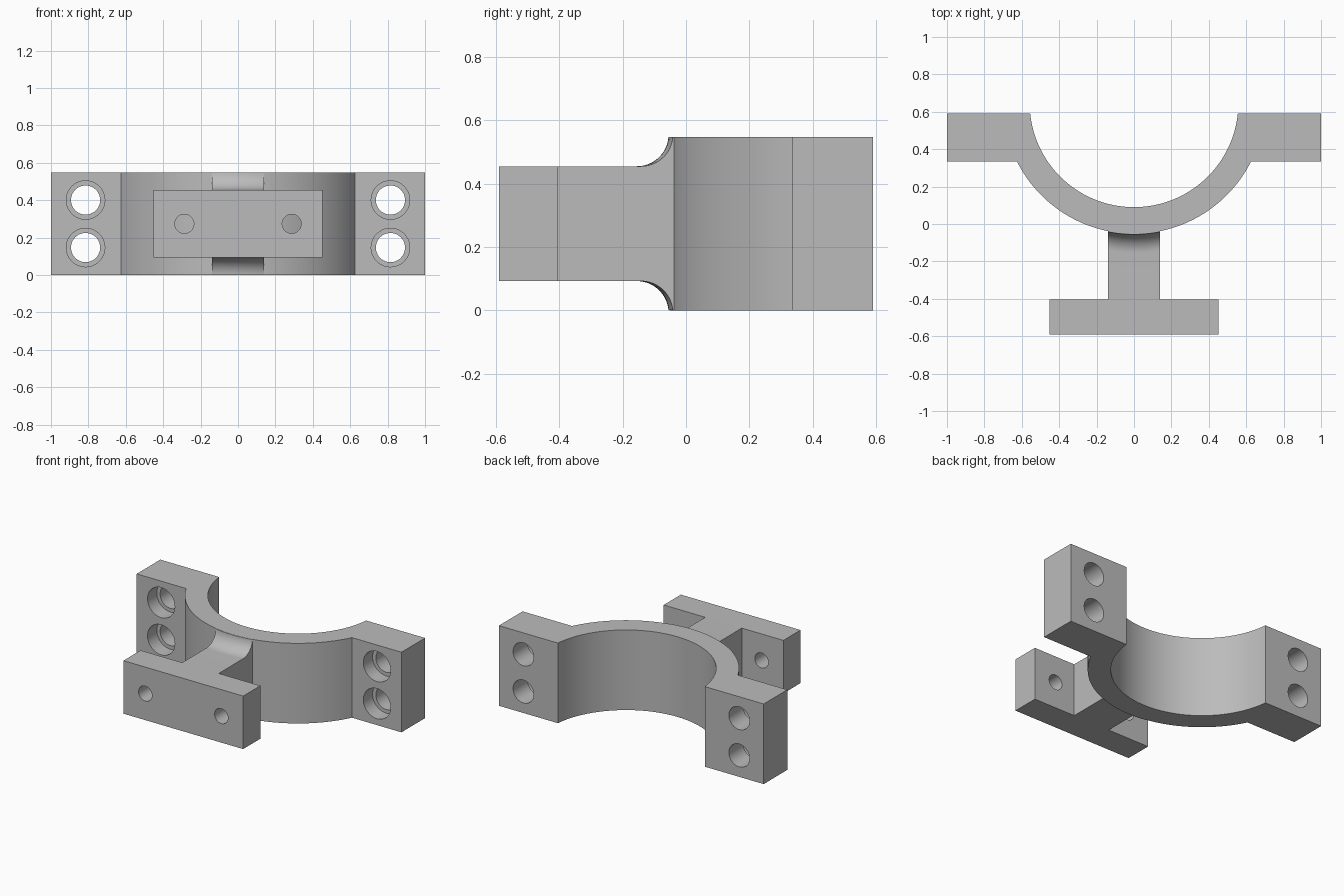
import bpy, bmesh
from math import sin, cos, asin, acos, pi, sqrt

cube = bpy.data.objects.get("Cube")
if cube:
    bpy.data.objects.remove(cube, do_unlink=True)

HEIGHT = 0.547
MID = HEIGHT / 2
CENTRE_Y = 0.648            # axis of the half ring
R_IN, R_OUT = 0.558, 0.70
BACK, EAR_FRONT = 0.59, 0.335
PLATE_FRONT, PLATE_BACK = -0.59, -0.405
HALF_STEM, HALF_PLATE_H = 0.138, 0.181

metal = bpy.data.materials.new("plain grey")
metal.use_nodes = True
grey = (0.5, 0.5, 0.5, 1)
metal.diffuse_color = grey
metal.node_tree.nodes["Principled BSDF"].inputs["Base Color"].default_value = grey


def loft(name, sections):
    """Solid through matching closed sections, capped at both ends."""
    bm = bmesh.new()
    rings = [[bm.verts.new(p) for p in s] for s in sections]
    n = len(rings[0])
    for a, b in zip(rings, rings[1:]):
        for i in range(n):
            j = (i + 1) % n
            bm.faces.new((a[i], a[j], b[j], b[i]))
    bm.faces.new(rings[0])
    bm.faces.new(rings[-1])
    bmesh.ops.recalc_face_normals(bm, faces=bm.faces)
    mesh = bpy.data.meshes.new(name)
    bm.to_mesh(mesh)
    bm.free()
    obj = bpy.data.objects.new(name, mesh)
    bpy.context.collection.objects.link(obj)
    mesh.materials.append(metal)
    return obj


def select(obj):
    bpy.ops.object.select_all(action='DESELECT')
    obj.select_set(True)
    bpy.context.view_layer.objects.active = obj


def bore(obj, x, z, radius, y0, y1):
    """Cut a round hole along y."""
    circle = [(x + radius * cos(2 * pi * i / 48), z + radius * sin(2 * pi * i / 48))
              for i in range(48)]
    cutter = loft("hole_cutter", [[(a, y, b) for a, b in circle] for y in (y0, y1)])
    cutter.hide_render = True
    mod = obj.modifiers.new("hole", 'BOOLEAN')
    mod.operation = 'DIFFERENCE'
    mod.solver = 'EXACT'
    mod.object = cutter
    select(obj)
    bpy.ops.object.modifier_apply(modifier=mod.name)
    bpy.data.objects.remove(cutter, do_unlink=True)


def arc(radius, end_y, steps=64):
    """Lower arc of the ring, from left to right, ending at height end_y."""
    start = asin((end_y - CENTRE_Y) / radius)
    return [(radius * cos(a), CENTRE_Y + radius * sin(a))
            for a in (start - (pi + 2 * start) * i / steps for i in range(steps + 1))]


# Half ring with bolting ears
outline = arc(R_OUT, EAR_FRONT) + [(-1, EAR_FRONT), (-1, BACK)]
outline += arc(R_IN, BACK)[::-1] + [(1, BACK), (1, EAR_FRONT)]
clamp = loft("half_ring_clamp", [[(x, y, z) for x, y in outline] for z in (0, HEIGHT)])

# Counterbored bolt holes
for x in (-0.815, 0.815):
    for z in (MID - 0.127, MID + 0.127):
        bore(clamp, x, z, 0.078, EAR_FRONT - 0.1, BACK + 0.1)
        bore(clamp, x, z, 0.103, EAR_FRONT - 0.1, EAR_FRONT + 0.1)

# Stem with fillets that follow the ring
FILLET, FILLET_Y = 0.1, -0.155
sweep = acos((HALF_PLATE_H + FILLET - MID + 0.001) / FILLET)


def stem_section(x):
    shift = R_OUT - sqrt(R_OUT ** 2 - x ** 2)
    upper = [(PLATE_BACK, HALF_PLATE_H)]
    for i in range(17):
        t = sweep * i / 16
        upper.append((FILLET_Y + shift + FILLET * sin(t),
                      HALF_PLATE_H + FILLET * (1 - cos(t))))
    upper.append((shift - 0.02, upper[-1][1]))
    lower = [(y, -h) for y, h in reversed(upper)]
    return [(x, y, MID + h) for y, h in upper + lower]


stem = loft("stem", [stem_section(HALF_STEM * i / 6) for i in range(-6, 7)])

# Mounting plate with two through holes
plate = loft("mounting_plate", [
    [(x, y, MID + s * HALF_PLATE_H) for x, s in ((-0.452, -1), (0.452, -1), (0.452, 1), (-0.452, 1))]
    for y in (PLATE_FRONT, PLATE_BACK)])
for x in (-0.287, 0.287):
    bore(plate, x, MID, 0.051, PLATE_FRONT - 0.1, PLATE_BACK + 0.1)

for obj in (clamp, stem, plate):
    select(obj)
    bpy.ops.object.shade_smooth_by_angle(angle=pi / 6)
